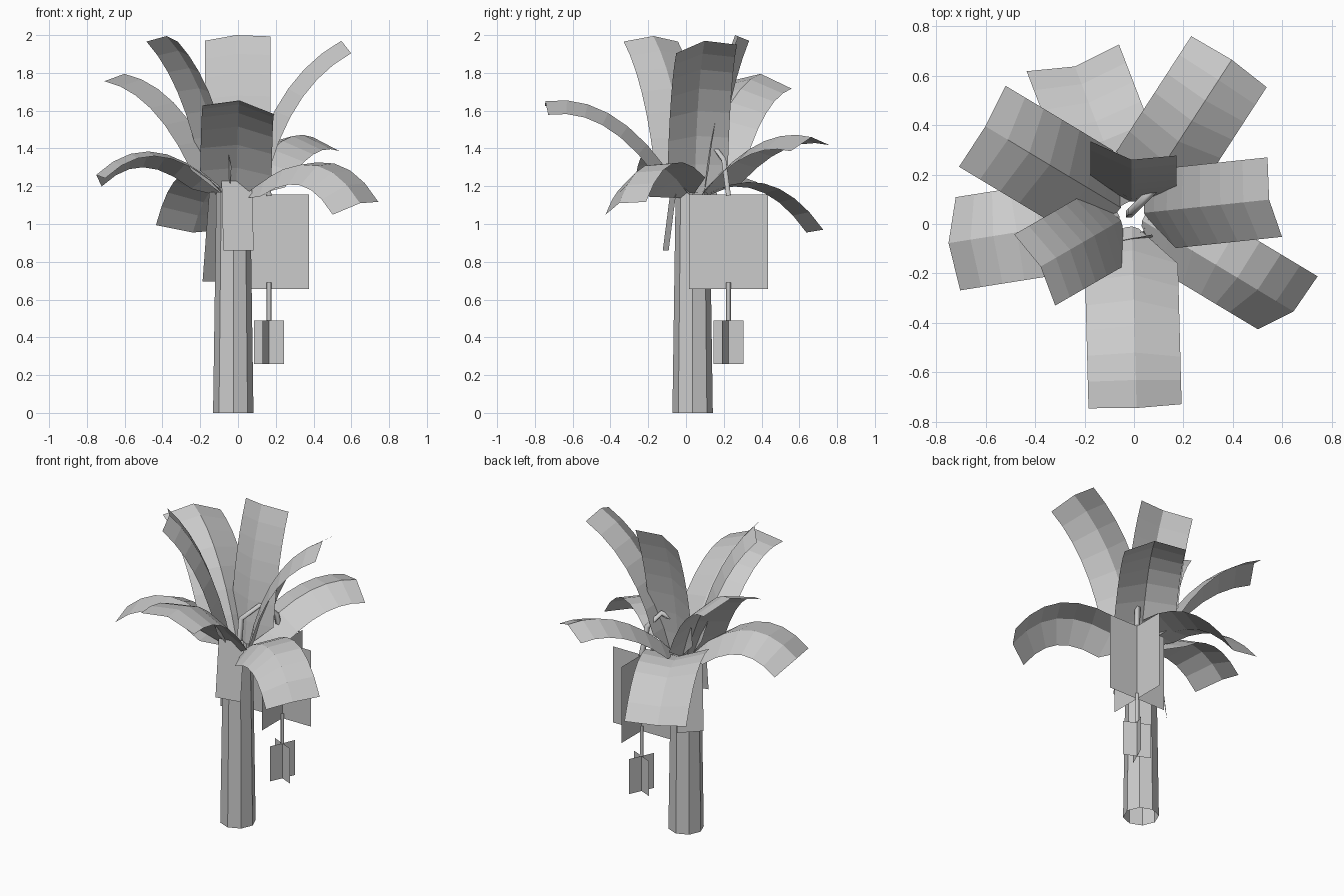
import bpy
from math import radians, cos, sin, pi
from mathutils import Vector, Quaternion

cube = bpy.data.objects.get("Cube")
if cube:
    bpy.data.objects.remove(cube)

grey = bpy.data.materials.new("light grey")
grey.use_nodes = True
grey.diffuse_color = (0.6, 0.6, 0.6, 1)
grey.node_tree.nodes["Principled BSDF"].inputs["Base Color"].default_value = (0.6, 0.6, 0.6, 1)

UP = Vector((0, 0, 1))
CROWN = Vector((-0.01, 0.04, 0))
TRUNK = Vector((-0.025, 0.035, 0))


def add_mesh(name, verts, faces):
    mesh = bpy.data.meshes.new(name)
    mesh.from_pydata(verts, [], faces)
    mesh.materials.append(grey)
    obj = bpy.data.objects.new(name, mesh)
    bpy.context.collection.objects.link(obj)
    return obj


def strip_faces(rows, cols):
    """Quads joining consecutive rows of points."""
    return [(i * cols + j, i * cols + j + 1, (i + 1) * cols + j + 1, (i + 1) * cols + j)
            for i in range(rows - 1) for j in range(cols - 1)]


def leaf(name, azimuth, mid, tip, half, fold, roll, segs=7):
    """Arching frond, folded along its rib; mid and tip are (radius, height)."""
    a = radians(azimuth)
    out = Vector((cos(a), sin(a), 0))
    side = UP.cross(out)
    start, mid, tip = (CROWN + out * r + UP * z for r, z in ((0.05, 1.15), mid, tip))
    ctrl = mid * 2 - (start + tip) / 2
    verts = []
    for i in range(segs + 1):
        t = i / segs
        rib = start * (1 - t) ** 2 + ctrl * 2 * t * (1 - t) + tip * t * t
        tangent = ((ctrl - start) * (1 - t) + (tip - ctrl) * t).normalized()
        turn = Quaternion(tangent, radians(roll))
        s = turn @ side
        n = turn @ tangent.cross(side)
        w = min(1, 0.15 + 6 * t)
        verts += [rib + s * half * w - n * fold * w, rib, rib - s * half * w - n * fold * w]
    add_mesh(name, verts, strip_faces(segs + 1, 3))


def card(name, centre, angle, half, bottom, top):
    """Flat upright plate through a vertical axis."""
    d = Vector((cos(angle), sin(angle), 0)) * half
    low, high = centre + UP * bottom, centre + UP * top
    add_mesh(name, [low - d, low + d, high + d, high - d], [(0, 1, 2, 3)])


def hanging_leaf(name, azimuth, r_low, z_low, r_high, z_high, half):
    """Dead leaf leaning against the trunk."""
    a = radians(azimuth)
    out = Vector((cos(a), sin(a), 0))
    d = UP.cross(out) * half
    low, high = TRUNK + out * r_low + UP * z_low, TRUNK + out * r_high + UP * z_high
    add_mesh(name, [low - d, low + d, high + d, high - d], [(0, 1, 2, 3)])


def stalk(name, path, radius):
    """Four-sided stem along a path."""
    curve = bpy.data.curves.new(name, "CURVE")
    curve.dimensions = "3D"
    curve.bevel_depth = radius
    curve.bevel_resolution = 0
    spline = curve.splines.new("POLY")
    spline.points.add(len(path) - 1)
    for point, co in zip(spline.points, path):
        point.co = (*co, 1)
    curve.materials.append(grey)
    bpy.context.collection.objects.link(bpy.data.objects.new(name, curve))


# Trunk: tapered open octagonal tube
ring = [Vector((cos(k * pi / 4), sin(k * pi / 4), 0)) for k in range(9)]
levels = ((0.107, 0), (0.09, 1.17))
add_mesh("trunk", [TRUNK + p * r + UP * z for r, z in levels for p in ring], strip_faces(2, 9))

# Crown: azimuth, mid, tip, half width, fold, roll
leaf("front_leaf", 271.5, (0.4, 1.555), (0.785, 1.65), 0.19, 0.05, -7)
leaf("front_right_leaf", -31, (0.45, 1.315), (0.765, 1.11), 0.165, 0.05, 21)
leaf("back_right_leaf", 57, (0.4, 1.42), (0.745, 1.46), 0.185, 0.06, 5)
leaf("back_drooping_leaf", 111, (0.36, 1.18), (0.64, 0.955), 0.195, -0.045, 6)
leaf("right_leaf", 6, (0.24, 1.66), (0.56, 1.97), 0.165, 0.05, 9)
leaf("back_left_leaf", 149, (0.34, 1.6), (0.69, 1.795), 0.19, 0.06, 6)
leaf("left_leaf", 189, (0.42, 1.38), (0.75, 1.26), 0.19, 0.055, 9)
leaf("front_left_leaf", 210, (0.2, 1.66), (0.425, 1.995), 0.166, 0.04, 0)
leaf("back_leaf", 90, (0.11, 1.62), (0.22, 2.0), 0.177, 0.05, -10)

# Dead leaves hanging on the trunk
hanging_leaf("hanging_leaf_front", 281, 0.145, 0.86, 0.095, 1.24, 0.082)
hanging_leaf("hanging_leaf_back", 135, 0.15, 0.695, 0.1, 1.17, 0.08)

# Fruit bunch and flower bud as crossed plates
stem = Vector((0.165, 0.225, 0))
for k in range(2):
    card(f"fruit_bunch_{k + 1}", stem, k * pi / 2, 0.21, 0.655, 1.155)
    card(f"flower_bud_{k + 1}", stem, radians(-24) + k * pi / 2, 0.087, 0.26, 0.49)

# Arching fruit stalk, and the thin stem below the bunch
stalk("fruit_stalk", [(-0.02, 0.04, 1.15), (-0.01, 0.05, 1.33), (0.08, 0.14, 1.42),
                      (0.14, 0.2, 1.34), (0.165, 0.225, 1.15)], 0.018)
stalk("bud_stalk", [(*stem.xy, 0.69), (*stem.xy, 0.49)], 0.013)
